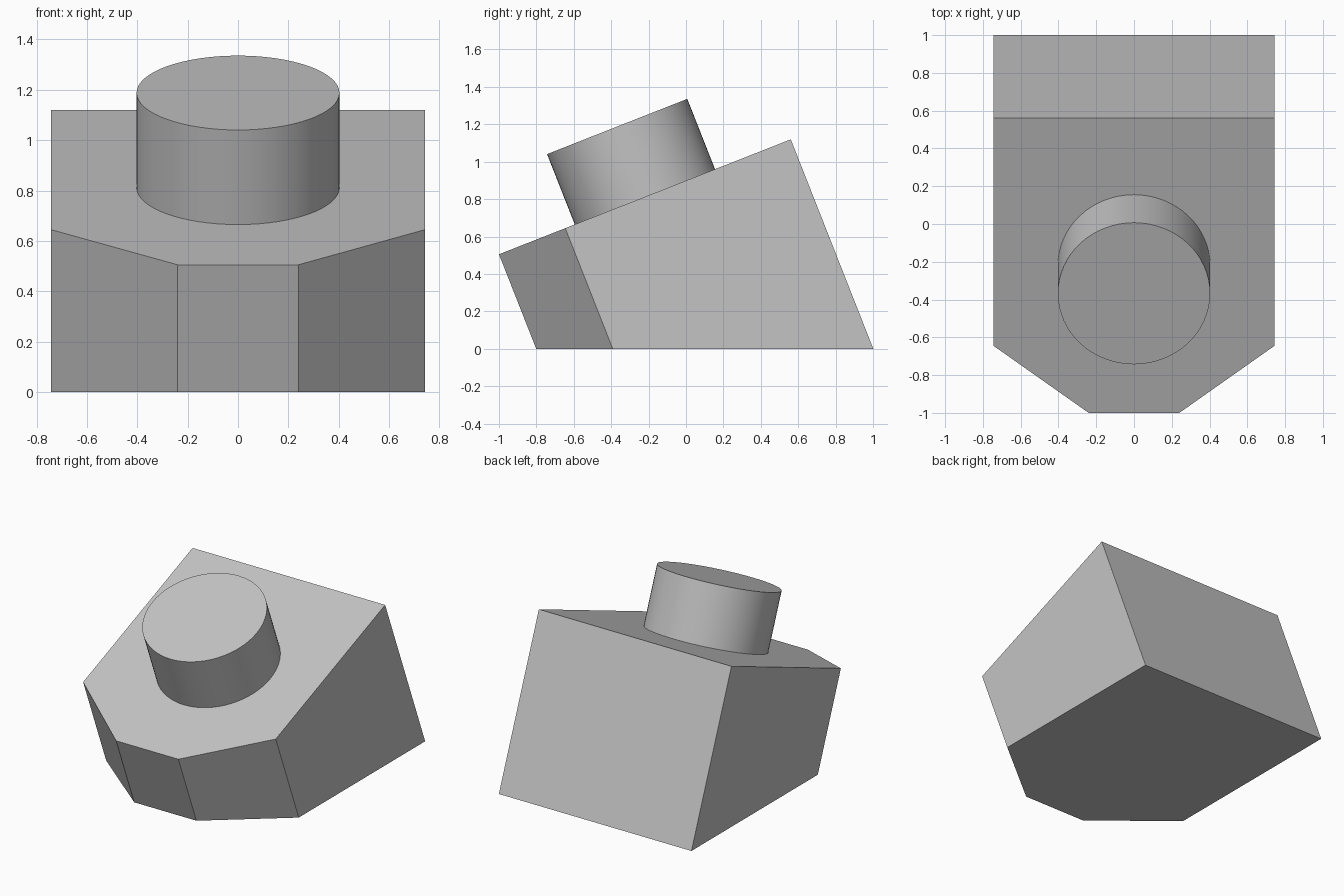
import bpy
import bmesh
import math
from mathutils import Matrix, Vector

default = bpy.data.objects.get("Cube")
if default:
    bpy.data.objects.remove(default, do_unlink=True)

GREY = (0.55, 0.55, 0.55, 1.0)
grey = bpy.data.materials.new("plain grey")
grey.use_nodes = True
grey.diffuse_color = GREY
grey.node_tree.nodes["Principled BSDF"].inputs["Base Color"].default_value = GREY

# Tilted frame: origin at the middle of the top face's front edge
TILT = math.radians(21.5)
frame = Matrix.Translation((0, -1, 0.505)) @ Matrix.Rotation(TILT, 4, "X")
LENGTH = 1.677


def make_object(name, bm):
    bmesh.ops.recalc_face_normals(bm, faces=bm.faces)
    mesh = bpy.data.meshes.new(name)
    bm.to_mesh(mesh)
    bm.free()
    mesh.materials.append(grey)
    obj = bpy.data.objects.new(name, mesh)
    bpy.context.collection.objects.link(obj)
    return obj


# Tilted block: chamfered outline extruded down, then cut flat at the ground
half = [(0.24, 0), (0.743, 0.381), (0.743, LENGTH)]
outline = half + [(-x, y) for x, y in reversed(half)]
bm = bmesh.new()
top = bm.faces.new([bm.verts.new((x, y, 0)) for x, y in outline])
side = bmesh.ops.extrude_face_region(bm, geom=[top], use_keep_orig=True)
lower = [v for v in side["geom"] if isinstance(v, bmesh.types.BMVert)]
bmesh.ops.translate(bm, verts=lower, vec=(0, 0, -2))
bm.transform(frame)
cut = bmesh.ops.bisect_plane(bm, geom=bm.verts[:] + bm.edges[:] + bm.faces[:],
                             plane_co=Vector((0, 0, 0)), plane_no=Vector((0, 0, -1)),
                             clear_outer=True)
rim = [e for e in cut["geom_cut"] if isinstance(e, bmesh.types.BMEdge)]
bmesh.ops.holes_fill(bm, edges=rim, sides=0)
make_object("tilted_block", bm)

# Round boss standing square on the sloping top
RADIUS, HEIGHT = 0.403, 0.404
bm = bmesh.new()
bmesh.ops.create_cone(bm, cap_ends=True, segments=64, radius1=RADIUS,
                      radius2=RADIUS, depth=HEIGHT)
bm.transform(frame @ Matrix.Translation((0, LENGTH / 2, HEIGHT / 2)))
boss = make_object("round_boss", bm)
bpy.ops.object.select_all(action="DESELECT")
boss.select_set(True)
bpy.context.view_layer.objects.active = boss
bpy.ops.object.shade_smooth_by_angle(angle=math.radians(30))
